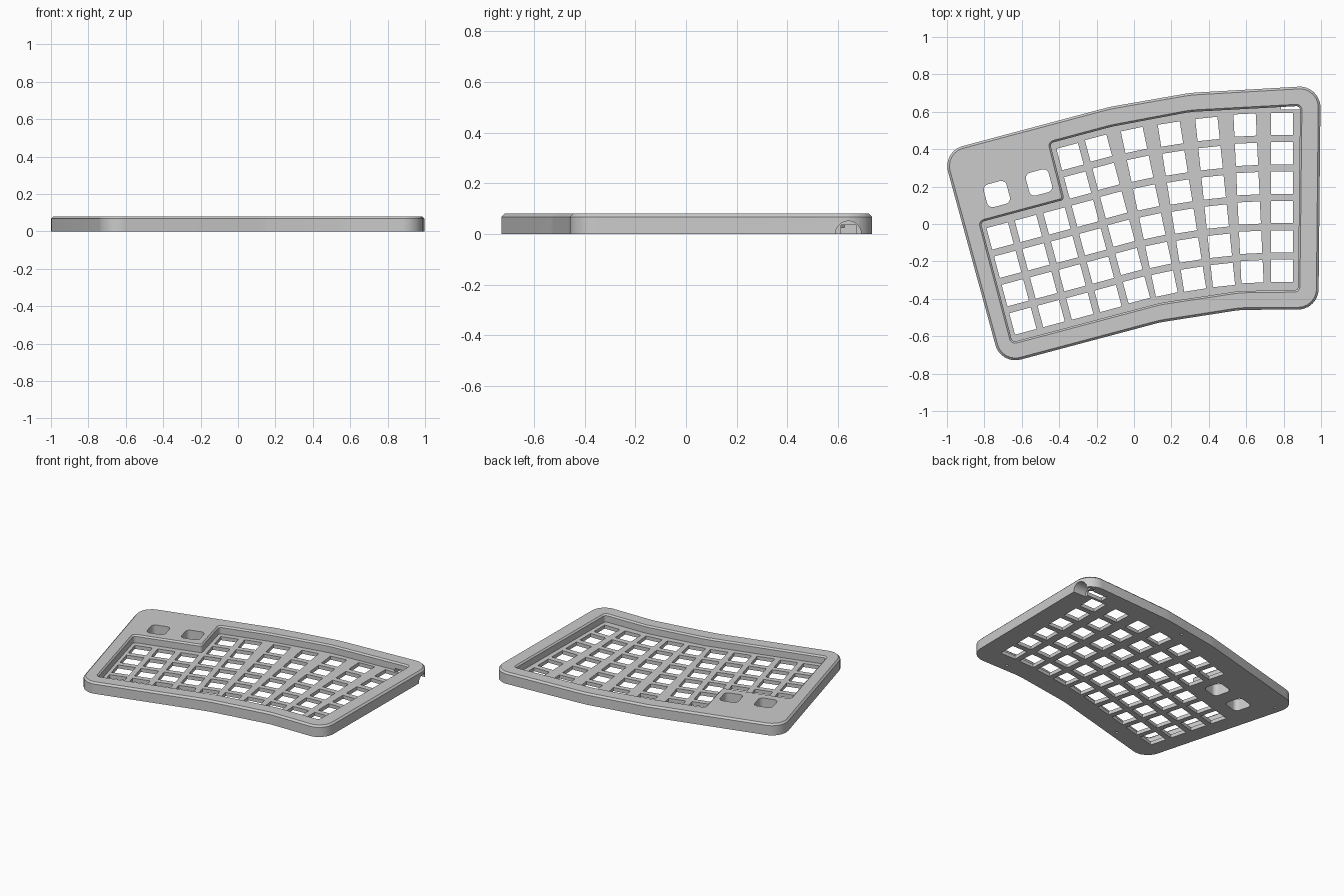
import bpy, bmesh, math
from mathutils import Vector, Matrix

cube = bpy.data.objects.get("Cube")
if cube:
    bpy.data.objects.remove(cube, do_unlink=True)

HEIGHT, PLATE, CHAMFER = 0.08, 0.025, 0.012
PITCH, KEY = 0.157, 0.119

grey = bpy.data.materials.new("matte_grey")
grey.use_nodes = True
grey.diffuse_color = (0.6, 0.6, 0.6, 1)
grey.node_tree.nodes["Principled BSDF"].inputs["Base Color"].default_value = (0.6, 0.6, 0.6, 1)


def rounded(corners, inset=0.0, segments=8):
    """Inset a counter-clockwise outline of (x, y, radius) and round its corners."""
    pts = [Vector(c[:2]) for c in corners]
    n = len(pts)
    moved, turns = [], []
    for i, p in enumerate(pts):
        a, b = (p - pts[i - 1]).normalized(), (pts[(i + 1) % n] - p).normalized()
        na, nb = Vector((-a.y, a.x)), Vector((-b.y, b.x))
        moved.append(p + (na + nb) * inset / (1 + na.dot(nb)))
        turns.append(1 if a.x * b.y - a.y * b.x > 0 else -1)
    ring = []
    for i, p in enumerate(moved):
        r = max(corners[i][2] - inset * turns[i], 0.002)
        u, v = (moved[i - 1] - p).normalized(), (moved[(i + 1) % n] - p).normalized()
        half = u.angle(v) / 2
        centre = p + (u + v).normalized() * r / math.sin(half)
        start, end = p + u * r / math.tan(half) - centre, p + v * r / math.tan(half) - centre
        for k in range(segments + 1):
            ring.append(centre + start.lerp(end, k / segments).normalized() * r)
    return ring


def loft(bm, levels):
    """Close a solid through (ring, z) levels."""
    rings = [[bm.verts.new((p.x, p.y, z)) for p in ring] for ring, z in levels]
    for low, high in zip(rings, rings[1:]):
        for i in range(len(low)):
            bm.faces.new((low[i - 1], low[i], high[i], high[i - 1]))
    bm.faces.new(rings[0][::-1])
    bm.faces.new(rings[-1])


def make_object(name, bm):
    bmesh.ops.recalc_face_normals(bm, faces=bm.faces)
    mesh = bpy.data.meshes.new(name)
    bm.to_mesh(mesh)
    bm.free()
    obj = bpy.data.objects.new(name, mesh)
    bpy.context.collection.objects.link(obj)
    mesh.materials.append(grey)
    return obj


def square(x, y, size, degrees, radius=0.0):
    """Turned square outline, rounded when a radius is given."""
    turn, h = Matrix.Rotation(math.radians(degrees), 2), size / 2
    pts = [Vector((x, y)) + turn @ Vector((sx * h, sy * h))
           for sx, sy in ((-1, -1), (1, -1), (1, 1), (-1, 1))]
    return rounded([(p.x, p.y, radius) for p in pts]) if radius else pts


# Case body with a chamfered top edge
outline = [(-0.712, -0.753, 0.11), (0.14, -0.526, 0.6), (0.57, -0.459, 0.6), (0.986, -0.457, 0.11),
           (0.998, 0.741, 0.11), (0.3, 0.701, 0.6), (-0.13, 0.626, 0.6), (-1.024, 0.388, 0.11)]
bm = bmesh.new()
loft(bm, [(rounded(outline), 0), (rounded(outline), HEIGHT - CHAMFER),
          (rounded(outline, CHAMFER), HEIGHT)])
case = make_object("keyboard_case", bm)
cutters = []

# Key well, flared at the rim
well = [(-0.65, -0.632, 0.02), (0.14, -0.422, 0.6), (0.565, -0.358, 0.6), (0.877, -0.354, 0.02),
        (0.888, 0.631, 0.02), (0.3, 0.599, 0.6), (-0.12, 0.52, 0.6), (-0.449, 0.432, 0.02),
        (-0.372, 0.13, 0.02), (-0.82, 0.01, 0.02)]
bm = bmesh.new()
loft(bm, [(rounded(well), PLATE), (rounded(well), HEIGHT - 0.01),
          (rounded(well, -0.02), HEIGHT + 0.01)])
cutters.append(make_object("well_cutter", bm))

# Switch holes: top key of each column, its tilt and its number of keys
columns = [(0.791, 0.535, 0, 6), (0.594, 0.529, 2.7, 6), (0.393, 0.508, 6, 6),
           (0.195, 0.481, 9, 6), (0.0, 0.449, 12, 6), (-0.19, 0.406, 15, 6),
           (-0.342, 0.36, 15, 6), (-0.412, 0.016, 15, 4), (-0.565, -0.024, 15, 4),
           (-0.716, -0.064, 15, 4)]
bm = bmesh.new()
for x, y, tilt, count in columns:
    a = math.radians(tilt)
    for row in range(count):
        ring = square(x + math.sin(a) * PITCH * row, y - math.cos(a) * PITCH * row, KEY, tilt)
        loft(bm, [(ring, -0.05), (ring, 0.05)])
# Two rounded openings through the raised corner
for x, y in ((-0.733, 0.16), (-0.508, 0.222)):
    ring = square(x, y, 0.126, 15, 0.03)
    loft(bm, [(ring, -0.05), (ring, 0.15)])
# Small blind screw holes underneath
for x, y in ((-0.94, 0.28), (0.12, 0.615), (-0.37, -0.612), (0.72, -0.405)):
    ring = square(x, y, 0.018, 0, 0.008)
    loft(bm, [(ring, -0.05), (ring, 0.03)])
cutters.append(make_object("hole_cutter", bm))

# Arched cable port in the side
bm = bmesh.new()
bmesh.ops.create_cone(bm, cap_ends=True, segments=40, radius1=0.051, radius2=0.051, depth=0.2,
                      matrix=Matrix.Translation((1.0, 0.64, 0)) @ Matrix.Rotation(math.pi / 2, 4, 'Y'))
cutters.append(make_object("port_cutter", bm))

# Connector pocket between the port and the well
bm = bmesh.new()
bmesh.ops.create_cube(bm, size=1, matrix=Matrix.Translation((0.85, 0.641, 0))
                      @ Matrix.Diagonal((0.13, 0.058, 0.07, 1)))
cutters.append(make_object("pocket_cutter", bm))

# Apply the cuts and drop the cutters
for cutter in cutters:
    cutter.hide_render = True
    mod = case.modifiers.new(cutter.name, 'BOOLEAN')
    mod.operation, mod.solver, mod.object = 'DIFFERENCE', 'EXACT', cutter
bpy.context.view_layer.update()
finished = bpy.data.meshes.new_from_object(case.evaluated_get(bpy.context.evaluated_depsgraph_get()))
case.modifiers.clear()
case.data = finished
finished.materials.clear()
finished.materials.append(grey)
for poly in finished.polygons:
    poly.material_index = 0
for cutter in cutters:
    bpy.data.objects.remove(cutter, do_unlink=True)

bpy.ops.object.select_all(action='DESELECT')
case.select_set(True)
bpy.context.view_layer.objects.active = case
bpy.ops.object.shade_smooth_by_angle(angle=math.radians(25))
